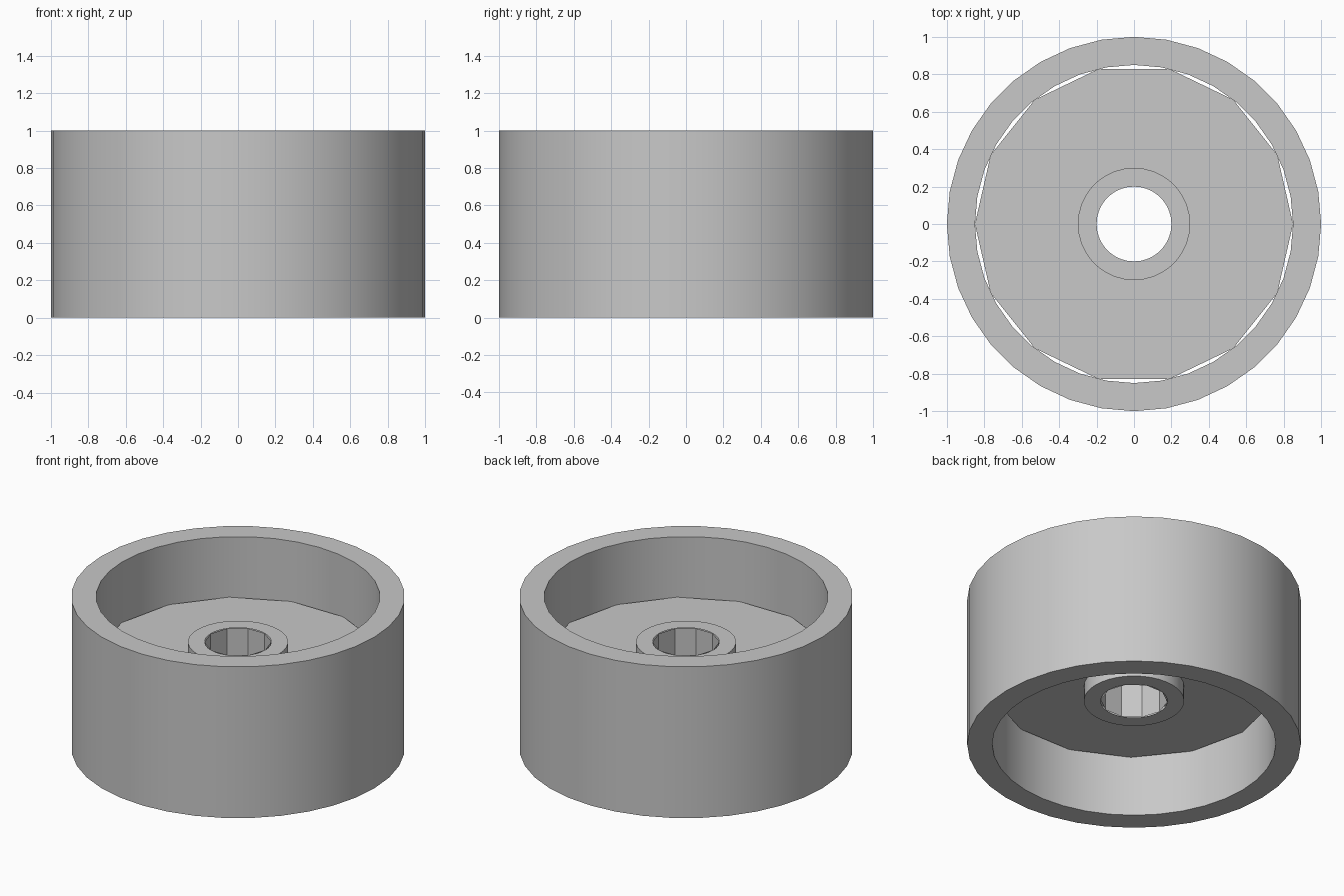
import bpy
import bmesh
from math import cos, sin, pi, radians

cube = bpy.data.objects.get("Cube")
if cube:
    bpy.data.objects.remove(cube, do_unlink=True)

grey = bpy.data.materials.new("plain grey")
grey.use_nodes = True
COLOUR = (0.58, 0.58, 0.58, 1)
grey.diffuse_color = COLOUR
grey.node_tree.nodes["Principled BSDF"].inputs["Base Color"].default_value = COLOUR


def lathe(name, profile, sides, closed=True):
    """Turn a (radius, height) profile around z; anticlockwise profiles face outward."""
    bm = bmesh.new()
    rings = [[bm.verts.new((r * cos(2 * pi * i / sides), r * sin(2 * pi * i / sides), z))
              for i in range(sides)] for r, z in profile]
    pairs = list(zip(rings, rings[1:]))
    if closed:
        pairs.append((rings[-1], rings[0]))
    for a, b in pairs:
        for i in range(sides):
            k = (i + 1) % sides
            bm.faces.new((a[i], a[k], b[k], b[i]))
    mesh = bpy.data.meshes.new(name)
    bm.to_mesh(mesh)
    bm.free()
    mesh.materials.append(grey)
    obj = bpy.data.objects.new(name, mesh)
    bpy.context.collection.objects.link(obj)
    bpy.ops.object.select_all(action="DESELECT")
    obj.select_set(True)
    bpy.context.view_layer.objects.active = obj
    bpy.ops.object.shade_smooth_by_angle(angle=radians(20))
    return obj


def section(inner, outer, bottom, top):
    return [(inner, bottom), (outer, bottom), (outer, top), (inner, top)]


# Thick outer rim
lathe("rim", section(0.85, 1, 0, 1), 36)

# Coarse web disc, touching the rim only at its corners
lathe("web_disc", section(0.25, 0.85, 0.4, 0.6), 14)

# Raised hub collar, open inside
lathe("hub", section(0.2, 0.3, 0.3, 0.7), 36, closed=False)

# Faceted inner wall of the axle hole
lathe("axle_bore", [(0.2, 0.7), (0.2, 0.3)], 10, closed=False)
